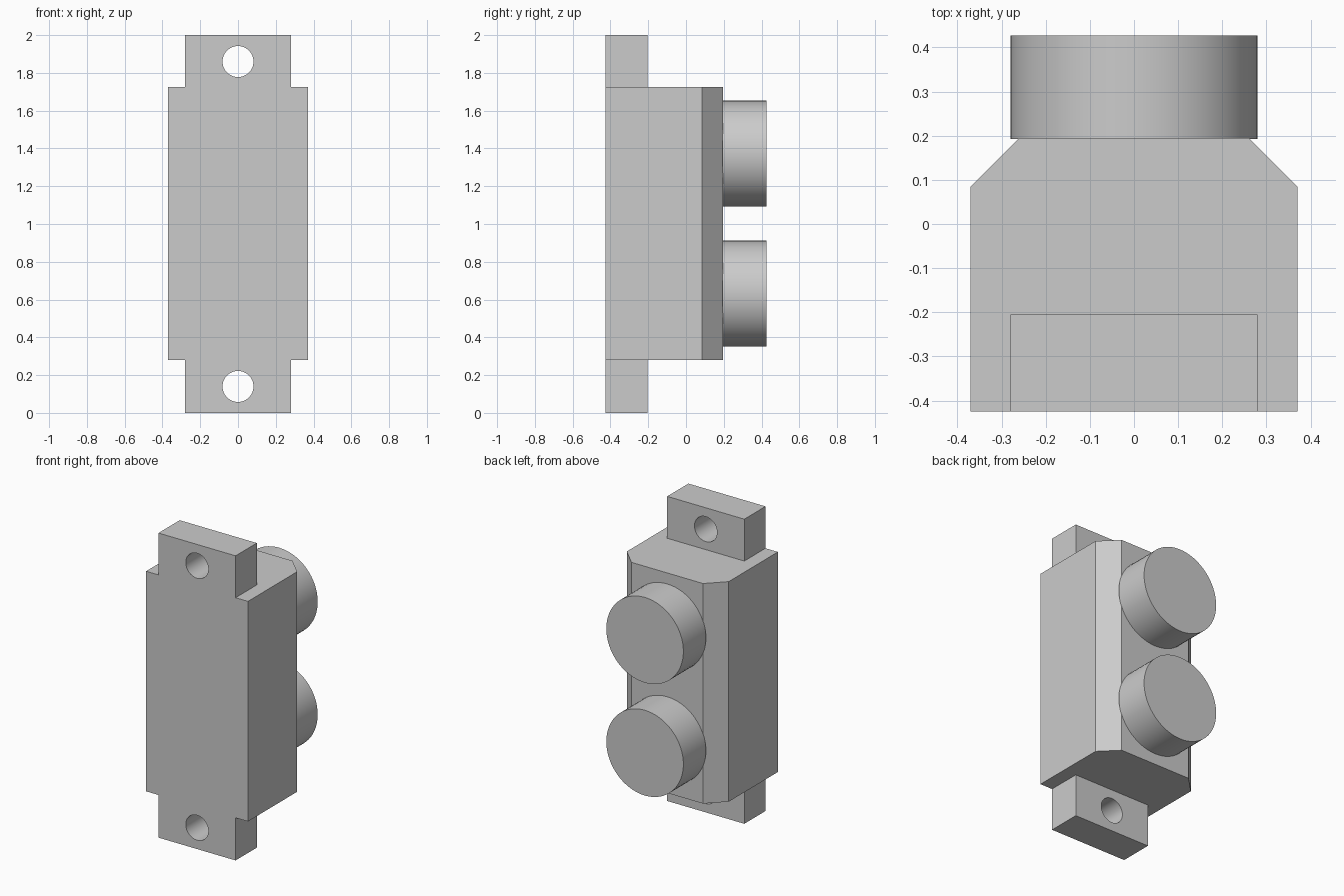
import bpy
import bmesh
import math
from mathutils import Matrix

if "Cube" in bpy.data.objects:
    bpy.data.objects.remove(bpy.data.objects["Cube"])

FRONT, BACK = -0.425, 0.195
HEIGHT = 2.0

grey = bpy.data.materials.new("plain grey")
grey.use_nodes = True
colour = (0.6, 0.6, 0.6, 1)
grey.diffuse_color = colour
grey.node_tree.nodes["Principled BSDF"].inputs["Base Color"].default_value = colour


def make_object(name, bm):
    bmesh.ops.recalc_face_normals(bm, faces=bm.faces)
    mesh = bpy.data.meshes.new(name)
    bm.to_mesh(mesh)
    bm.free()
    mesh.materials.append(grey)
    obj = bpy.data.objects.new(name, mesh)
    bpy.context.collection.objects.link(obj)
    return obj


def prism(name, outline, bottom, top):
    """Extrude an xy outline upward."""
    bm = bmesh.new()
    face = bm.faces.new([bm.verts.new((x, y, bottom)) for x, y in outline])
    result = bmesh.ops.extrude_face_region(bm, geom=[face])
    verts = [v for v in result["geom"] if isinstance(v, bmesh.types.BMVert)]
    bmesh.ops.translate(bm, verts=verts, vec=(0, 0, top - bottom))
    return make_object(name, bm)


def cylinder(name, radius, y0, y1, z):
    """Round bar running along y."""
    bm = bmesh.new()
    place = Matrix.Translation((0, (y0 + y1) / 2, z)) @ Matrix.Rotation(math.pi / 2, 4, "X")
    bmesh.ops.create_cone(bm, cap_ends=True, segments=64, radius1=radius,
                          radius2=radius, depth=y1 - y0, matrix=place)
    return make_object(name, bm)


def combine(target, tool, operation):
    """Apply a boolean and discard its tool."""
    mod = target.modifiers.new(operation, "BOOLEAN")
    mod.operation, mod.solver, mod.object = operation, "EXACT", tool
    select(target)
    bpy.ops.object.modifier_apply(modifier=mod.name)
    bpy.data.objects.remove(tool)


def select(obj):
    bpy.ops.object.select_all(action="DESELECT")
    obj.select_set(True)
    bpy.context.view_layer.objects.active = obj


def smooth(obj):
    select(obj)
    bpy.ops.object.shade_smooth_by_angle(angle=math.radians(30))


# Housing with two chamfered rear corners
half = [(0.37, FRONT), (0.37, 0.085), (0.26, BACK)]
housing = prism("housing", half + [(-x, y) for x, y in reversed(half)], 0.28, 1.725)

# Mounting tabs above and below, formed by one plate through the housing
tab_half = [(0.28, FRONT), (0.28, -0.205)]
plate = prism("mounting_tabs", tab_half + [(-x, y) for x, y in reversed(tab_half)], 0, HEIGHT)
combine(housing, plate, "UNION")

# Screw holes
for z in (0.14, HEIGHT - 0.14):
    combine(housing, cylinder("hole_cutter", 0.082, -0.6, 0, z), "DIFFERENCE")
smooth(housing)

# Round rear connectors
for name, z in (("lower_connector", 0.632), ("upper_connector", 1.373)):
    smooth(cylinder(name, 0.28, BACK - 0.002, 0.427, z))
